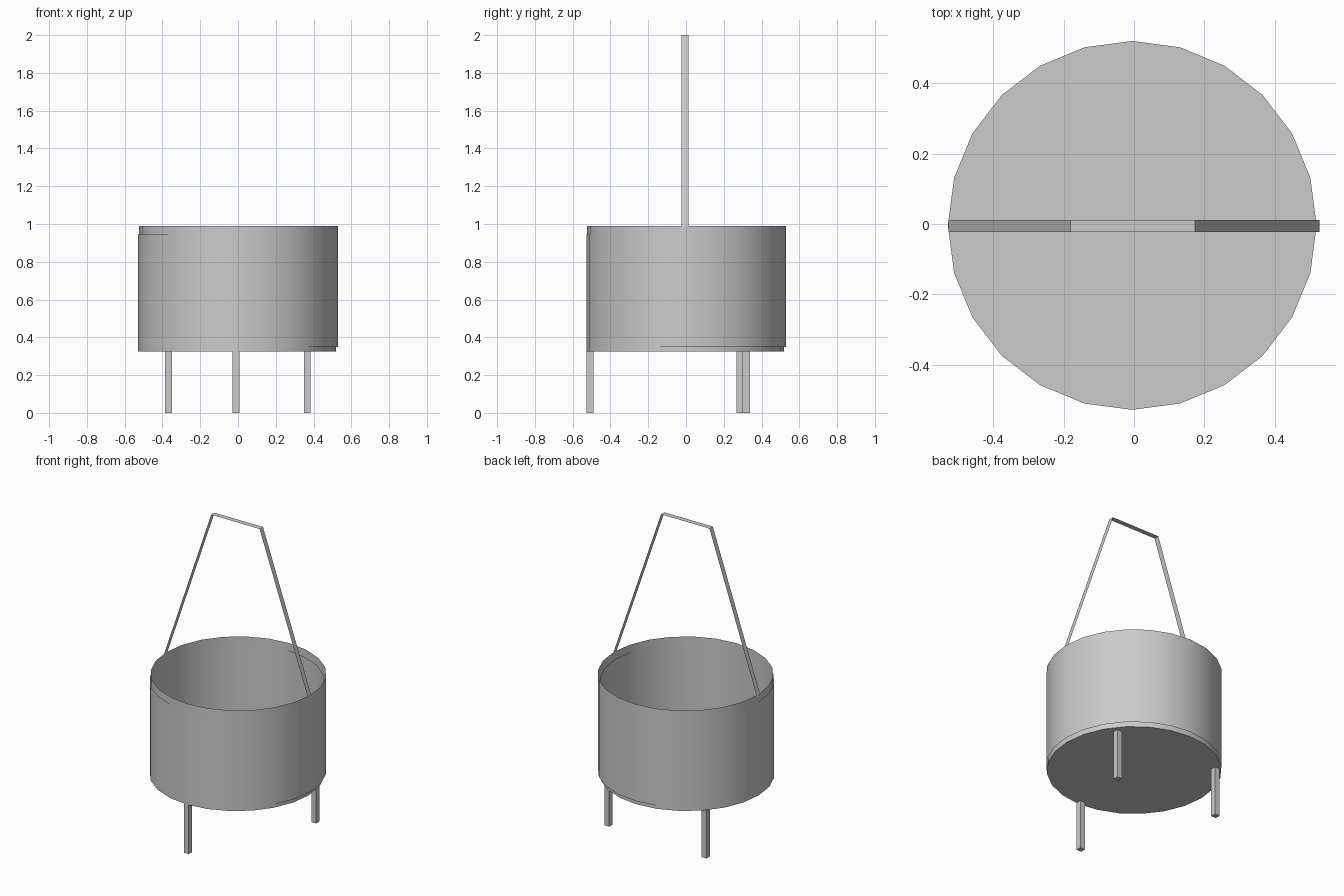
import bpy, bmesh, math
from mathutils import Vector

cube = bpy.data.objects.get("Cube")
if cube:
    bpy.data.objects.remove(cube, do_unlink=True)

# One plain grey for the whole model
grey = bpy.data.materials.new("plain_grey")
grey.use_nodes = True
colour = (0.6, 0.6, 0.6, 1)
grey.diffuse_color = colour
grey.node_tree.nodes["Principled BSDF"].inputs["Base Color"].default_value = colour


def add_object(name, bm):
    mesh = bpy.data.meshes.new(name)
    bm.to_mesh(mesh)
    bm.free()
    mesh.materials.append(grey)
    obj = bpy.data.objects.new(name, mesh)
    bpy.context.collection.objects.link(obj)
    return obj


def tube(name, centre, radius, bottom, top, floor=False, sides=24):
    """Open, smooth-sided wall, optionally closed with a floor disc."""
    bm = bmesh.new()
    rings = []
    for z in (bottom, top):
        ring = []
        for i in range(sides):
            a = math.tau * i / sides
            ring.append(bm.verts.new((centre[0] + radius * math.cos(a),
                                      centre[1] + radius * math.sin(a), z)))
        rings.append(ring)
    low, high = rings
    for i in range(sides):
        j = (i + 1) % sides
        bm.faces.new((low[i], low[j], high[j], high[i]))
    if floor:
        bm.faces.new(low[::-1])
    obj = add_object(name, bm)
    bpy.ops.object.select_all(action='DESELECT')
    obj.select_set(True)
    bpy.context.view_layer.objects.active = obj
    bpy.ops.object.shade_smooth_by_angle(angle=math.radians(30))


def leg(name, x, y, width=0.036, height=0.325):
    bm = bmesh.new()
    bmesh.ops.create_cube(bm, size=1)
    for v in bm.verts:
        v.co = Vector((x + v.co.x * width, y + v.co.y * width,
                       (v.co.z + 0.5) * height))
    add_object(name, bm)


# Bucket: floored shell and a slightly offset outer sleeve
tube("bucket_shell", (-0.005, -0.004), 0.524, 0.325, 0.945, floor=True)
tube("bucket_sleeve", (0.002, 0.002), 0.527, 0.35, 0.99)

# Three square legs
leg("front_leg", -0.01, -0.508)
leg("back_right_leg", -0.368, 0.32)
leg("back_left_leg", 0.367, 0.285)

# Handle: a flat ribbon bent over the bucket
bm = bmesh.new()
path = [(-0.527, 0.98), (-0.18, 2.0), (0.174, 2.0), (0.527, 0.98)]
edges = [[bm.verts.new((x, y, z)) for y in (-0.023, 0.012)] for x, z in path]
for (a, b), (c, d) in zip(edges, edges[1:]):
    bm.faces.new((a, c, d, b))
add_object("handle", bm)
